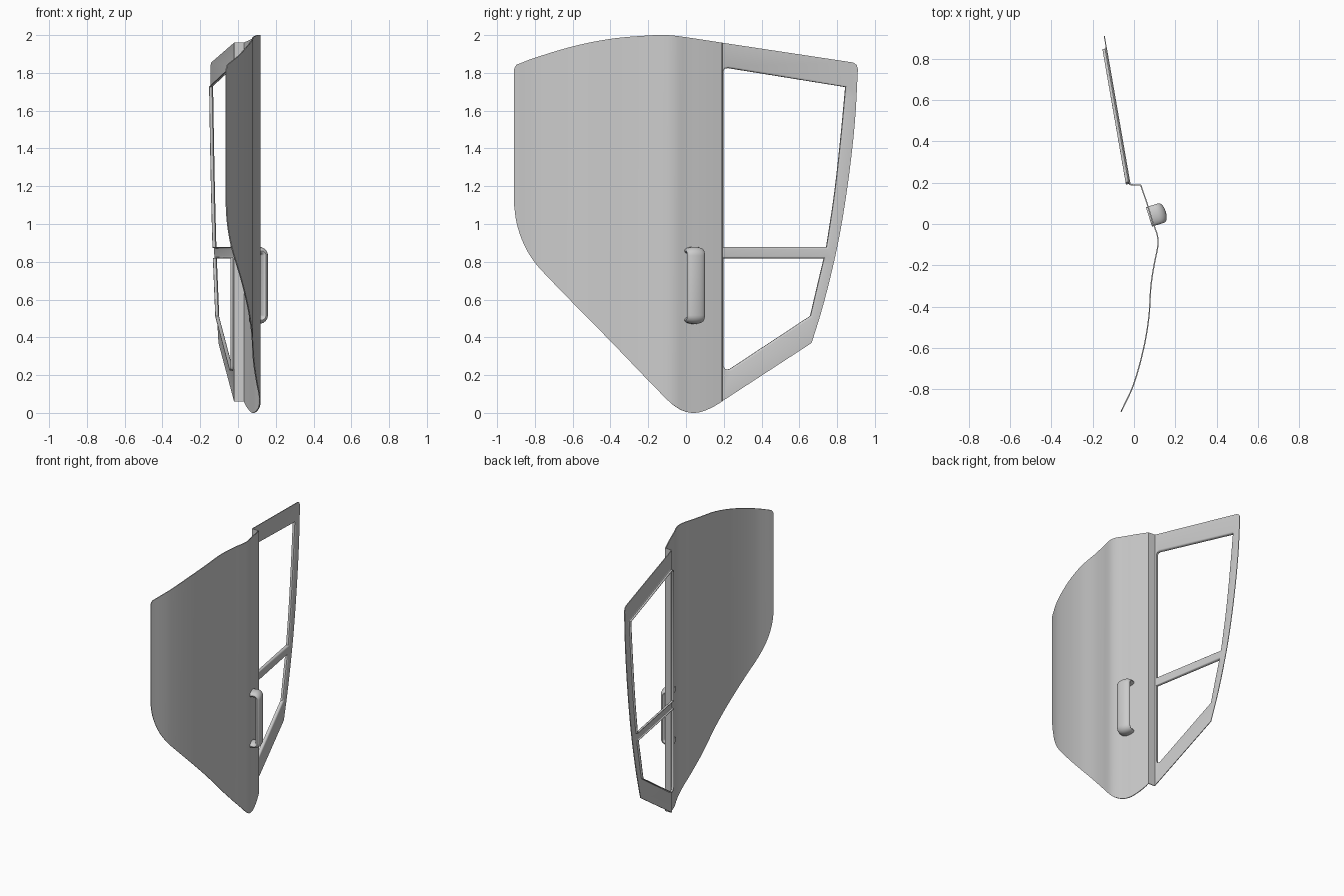
import bpy, bmesh, math
from mathutils import Vector

if "Cube" in bpy.data.objects:
    bpy.data.objects.remove(bpy.data.objects["Cube"], do_unlink=True)

grey = bpy.data.materials.new("light grey")
grey.use_nodes = True
COLOUR = (0.6, 0.6, 0.6, 1)
grey.diffuse_color = COLOUR
grey.node_tree.nodes["Principled BSDF"].inputs["Base Color"].default_value = COLOUR


def finish(name, bm, thickness=0):
    """Turn a bmesh into a smooth object, with sheet thickness on its inner side."""
    bmesh.ops.recalc_face_normals(bm, faces=bm.faces[:])
    if thickness and sum(f.normal.x * f.calc_area() for f in bm.faces) < 0:
        bmesh.ops.reverse_faces(bm, faces=bm.faces[:])
    me = bpy.data.meshes.new(name)
    bm.to_mesh(me)
    bm.free()
    me.materials.append(grey)
    ob = bpy.data.objects.new(name, me)
    bpy.context.collection.objects.link(ob)
    bpy.ops.object.select_all(action='DESELECT')
    bpy.context.view_layer.objects.active = ob
    ob.select_set(True)
    if thickness:
        mod = ob.modifiers.new("sheet thickness", 'SOLIDIFY')
        mod.thickness = thickness
        mod.offset = -1
        bpy.ops.object.modifier_apply(modifier=mod.name)
    bpy.ops.object.shade_smooth_by_angle(angle=math.radians(35))
    return ob


def spline(keys, t):
    """Smooth value at t through (t, value) keys."""
    i = max(k for k in range(len(keys) - 1) if k == 0 or keys[k][0] <= t)

    def slope(k):
        a, b = keys[max(k - 1, 0)], keys[min(k + 1, len(keys) - 1)]
        return (b[1] - a[1]) / (b[0] - a[0])
    (t0, v0), (t1, v1) = keys[i], keys[i + 1]
    d = t1 - t0
    u = (t - t0) / d
    return (v0 * (1 + 2 * u) * (1 - u) ** 2 + slope(i) * d * u * (1 - u) ** 2
            + v1 * u * u * (3 - 2 * u) + slope(i + 1) * d * u * u * (u - 1))


# Curved door skin: bowed section, with top and bottom edges along the depth
bow = [(-.91, -.06), (-.78, .0), (-.6, .05), (-.45, .075), (-.3, .085), (-.2, .1),
       (-.1, .119), (-.05, .115), (0, .097), (.1, .066), (.19, .035)]
top = [(-.91, 1.82), (-.9, 1.84), (-.88, 1.85), (-.8, 1.88), (-.6, 1.94), (-.4, 1.98),
       (-.2, 1.998), (-.1, 2), (-.03, 1.993), (.19, 1.96)]
bottom = [(-.91, 1.1), (-.9, 1.02), (-.87, .92), (-.83, .84), (-.77, .76), (-.4, .38),
          (-.1, .07), (-.05, .03), (0, .006), (.05, 0), (.1, .012), (.15, .035), (.19, .06)]
bm = bmesh.new()
N = 72
columns = []
for i in range(N + 1):
    y = -.91 + 1.1 * (i / N) ** 1.4
    columns.append((spline(bow, y), y, spline(bottom, y), spline(top, y)))
columns.append((-.016, .193, .06, 1.96))     # step back to the window frame
pairs = [(bm.verts.new((x, y, a)), bm.verts.new((x, y, b))) for x, y, a, b in columns]
for (a, b), (c, d) in zip(pairs, pairs[1:]):
    bm.faces.new((a, c, d, b))
finish("door_skin", bm, 0.006)

# Window frame: tilted flat sheet with two openings, each with a rolled lip
TILT = Vector((-.174, 1, 0)).normalized()
OUT = Vector((TILT.y, -TILT.x, 0))


def on_frame(y, z, depth=0):
    return Vector((-.016 - .174 * (y - .19), y, z)) - OUT * depth


def edge(keys, n=14):
    """Curved run of (y, z) points through (z, y) keys."""
    z0, z1 = keys[0][0], keys[-1][0]
    return [(spline(keys, z0 + (z1 - z0) * i / n), z0 + (z1 - z0) * i / n)
            for i in range(n + 1)]


def grow(loop, d):
    """Offset a counter-clockwise (y, z) loop outwards by d."""
    res = []
    for i, p in enumerate(loop):
        a, b, c = Vector(loop[i - 1]), Vector(p), Vector(loop[(i + 1) % len(loop)])
        e, f = (b - a).normalized(), (c - b).normalized()
        n1, n2 = Vector((e.y, -e.x)), Vector((f.y, -f.x))
        res.append(tuple(b + (n1 + n2) * d / (1 + n1.dot(n2))))
    return res


outline = [(.189, .06)] + edge([(.37, .665), (.53, .715), (.72, .765), (.95, .815),
                                (1.25, .862), (1.55, .895), (1.82, .91)], 20)
outline += [(.904, 1.842), (.885, 1.855), (.189, 1.96)]
upper = [(.2, .878)] + edge([(.878, .745), (1.15, .786), (1.45, .82), (1.725, .846)])
upper += [(.225, 1.825), (.208, 1.822), (.2, 1.81)]
lower = [(.2, .25), (.207, .235), (.222, .23), (.235, .233), (.66, .513)]
lower += edge([(.53, .664), (.68, .699), (.818, .732)], 8) + [(.2, .818)]

bm = bmesh.new()


def ring(points, depth=0):
    return [bm.verts.new(on_frame(y, z, depth)) for y, z in points]


def close(verts):
    return [bm.edges.new((v, verts[(i + 1) % len(verts)])) for i, v in enumerate(verts)]


edges = close(ring(outline))
LIP = [(.01, 0), (.005, .002), (.001, .007), (0, .022)]    # (outward, depth)
lips = []
for opening in (upper, lower):
    rings = [ring(grow(opening, o), d) for o, d in LIP]
    edges += close(rings[0])
    lips.append(rings)
bmesh.ops.triangle_fill(bm, use_beauty=True, use_dissolve=False, edges=edges)
for rings in lips:
    for r, s in zip(rings, rings[1:]):
        for i in range(len(r)):
            j = (i + 1) % len(r)
            bm.faces.new((r[i], r[j], s[j], s[i]))
finish("window_frame", bm, 0.005)

# Pull handle: oval bar swept out of the skin, up and back in
seat = Vector((.084, .038, 0))
side = Vector((-.3, .954, 0))
away = Vector((.954, .3, 0))
LOW, HIGH, REACH, BEND, SIDES = .492, .858, .052, .025, 20
path = [(-.012, LOW)]
for k in range(7):
    a = k / 6 * math.pi / 2
    path.append((REACH - BEND + BEND * math.sin(a), LOW + BEND - BEND * math.cos(a)))
path += [(n, LOW + HIGH - z) for n, z in reversed(path)]
bm = bmesh.new()
rings = []
for i, (n, z) in enumerate(path):
    p, q = path[max(i - 1, 0)], path[min(i + 1, len(path) - 1)]
    t = Vector((q[0] - p[0], q[1] - p[1])).normalized()
    across = away * t.y + Vector((0, 0, -t.x))
    centre = seat + away * n + Vector((0, 0, z))
    rings.append([bm.verts.new(centre + side * .049 * math.cos(a) + across * .021 * math.sin(a))
                  for a in (2 * math.pi * k / SIDES for k in range(SIDES))])
for r, s in zip(rings, rings[1:]):
    for i in range(SIDES):
        j = (i + 1) % SIDES
        bm.faces.new((r[i], r[j], s[j], s[i]))
for r in (rings[0], rings[-1]):
    bm.faces.new(r)
finish("pull_handle", bm)
